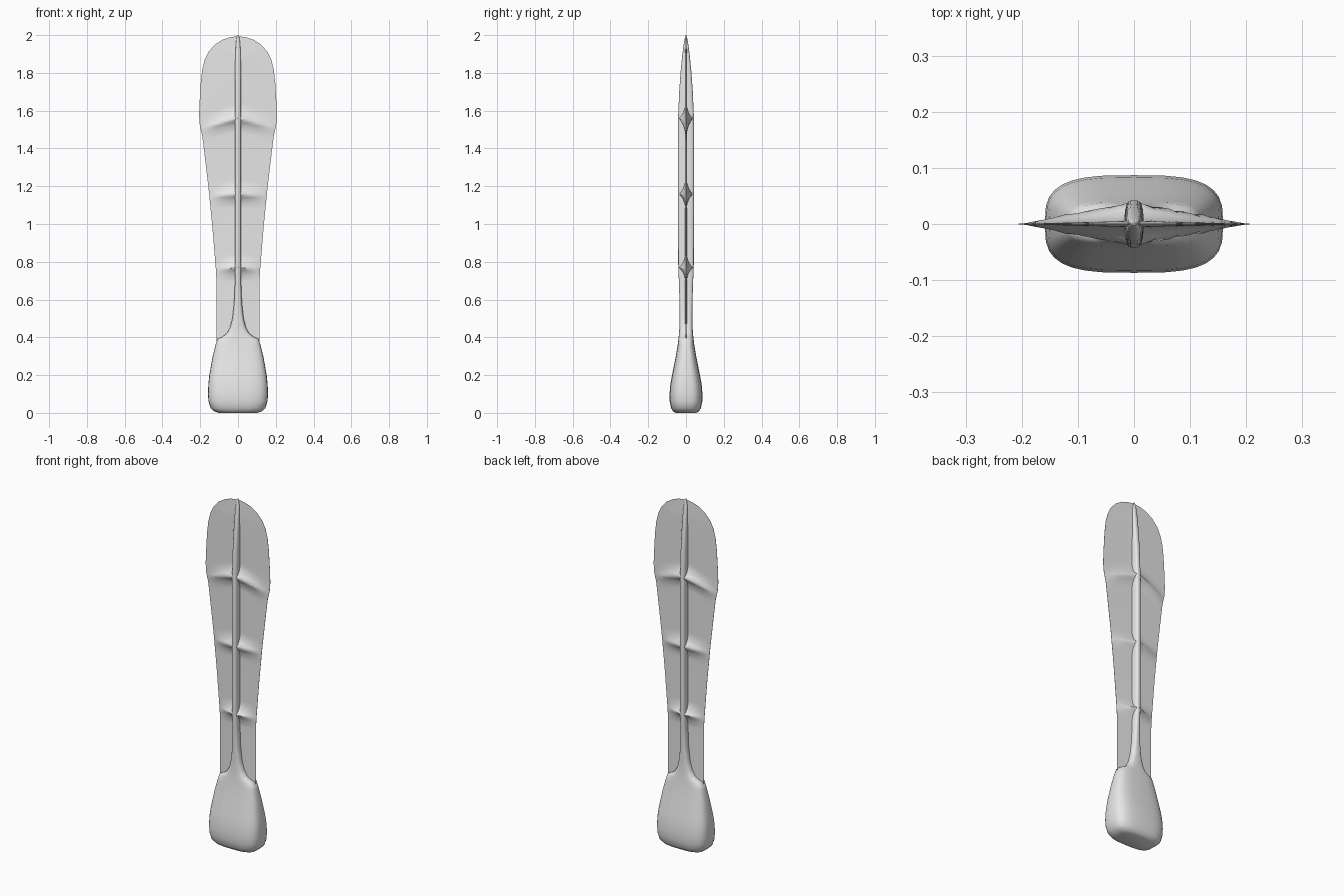
import bpy, bmesh, math

if "Cube" in bpy.data.objects:
    bpy.data.objects.remove(bpy.data.objects["Cube"])

grey = bpy.data.materials.new("light grey")
grey.diffuse_color = (0.8, 0.8, 0.8, 1)
grey.use_nodes = True
grey.node_tree.nodes["Principled BSDF"].inputs["Base Color"].default_value = grey.diffuse_color


def interp(table, z):
    """Piecewise linear lookup in rows of (z, value...)."""
    if z <= table[0][0]:
        return table[0][1:]
    for a, b in zip(table, table[1:]):
        if z <= b[0]:
            t = (z - a[0]) / (b[0] - a[0])
            return tuple(p + (q - p) * t for p, q in zip(a[1:], b[1:]))
    return table[-1][1:]


def finish(bm, name, angle):
    bmesh.ops.recalc_face_normals(bm, faces=bm.faces)
    mesh = bpy.data.meshes.new(name)
    bm.to_mesh(mesh)
    bm.free()
    mesh.materials.append(grey)
    ob = bpy.data.objects.new(name, mesh)
    bpy.context.collection.objects.link(ob)
    bpy.ops.object.select_all(action='DESELECT')
    ob.select_set(True)
    bpy.context.view_layer.objects.active = ob
    bpy.ops.object.shade_smooth_by_angle(angle=math.radians(angle))


# Handle flowing into the long central spine: z, half width, half depth
stem = [(0, .10, .055), (.008, .125, .068), (.025, .145, .079), (.06, .156, .086),
        (.1, .159, .087), (.15, .157, .083), (.2, .152, .074), (.3, .134, .054),
        (.36, .119, .044), (.392, .108, .04), (.402, .085, .039), (.42, .06, .037),
        (.45, .043, .035), (.5, .03, .034), (.58, .021, .034), (.68, .017, .037),
        (.77, .017, .041), (1.17, .017, .042), (1.56, .017, .042), (1.7, .017, .036),
        (1.8, .016, .029), (1.9, .014, .019), (1.96, .011, .011), (1.99, .007, .005),
        (2.0, .003, .002)]
bm = bmesh.new()
rings = []
for z, w, d in stem:
    ring = []
    for i in range(32):
        a = math.tau * i / 32
        c, s = math.cos(a), math.sin(a)
        ring.append(bm.verts.new((w * math.copysign(abs(c) ** .62, c),
                                  d * math.copysign(abs(s) ** .62, s), z)))
    rings.append(ring)
for r, q in zip(rings, rings[1:]):
    for i in range(32):
        j = (i + 1) % 32
        bm.faces.new((r[i], r[j], q[j], q[i]))
bm.faces.new(rings[0])
bm.faces.new(rings[-1])
finish(bm, "handle_and_spine", 50)

# Thin blade with three cross ribs that fade into it
outline = [(.36, .112), (.42, .114), (.7, .114), (.77, .118), (1.0, .137), (1.2, .157),
           (1.4, .181), (1.47, .19), (1.52, .202), (1.57, .206), (1.65, .203),
           (1.75, .197), (1.82, .189), (1.87, .176), (1.91, .157), (1.95, .122),
           (1.975, .083), (1.988, .045), (1.993, .01)]
# rib height, droop towards the edge, reach as a share of the width
ribs = [(.77, .012, 1.0), (1.16, .018, 1.0), (1.56, .07, 1.0)]


def thickness(u, z):
    """Half thickness at share u of the half width."""
    y = .005 * (1 - u)
    for zr, droop, reach in ribs:
        dz = abs(z - (zr - droop * u ** 1.3))
        y = max(y, .042 * max(0, 1 - u / reach) * math.exp(-dz / .03))
    return y * min(1, (2.0 - z) / .1) + .0006


levels = sorted({round(.36 + .012 * i, 4) for i in range(136)} | {r[0] for r in outline})
cols = [i / 10 for i in range(-10, 11)]
bm = bmesh.new()
sides = []
for s in (-1, 1):
    sides.append([[bm.verts.new((u * interp(outline, z)[0], s * thickness(abs(u), z), z))
                   for u in cols] for z in levels])
n, m = len(levels), len(cols)
for g in sides:
    for k in range(n - 1):
        for i in range(m - 1):
            bm.faces.new((g[k][i], g[k][i + 1], g[k + 1][i + 1], g[k + 1][i]))
f, b = sides
for k in range(n - 1):
    for i in (0, m - 1):
        bm.faces.new((f[k][i], f[k + 1][i], b[k + 1][i], b[k][i]))
for i in range(m - 1):
    for k in (0, n - 1):
        bm.faces.new((f[k][i], f[k][i + 1], b[k][i + 1], b[k][i]))
finish(bm, "ribbed_blade", 60)
